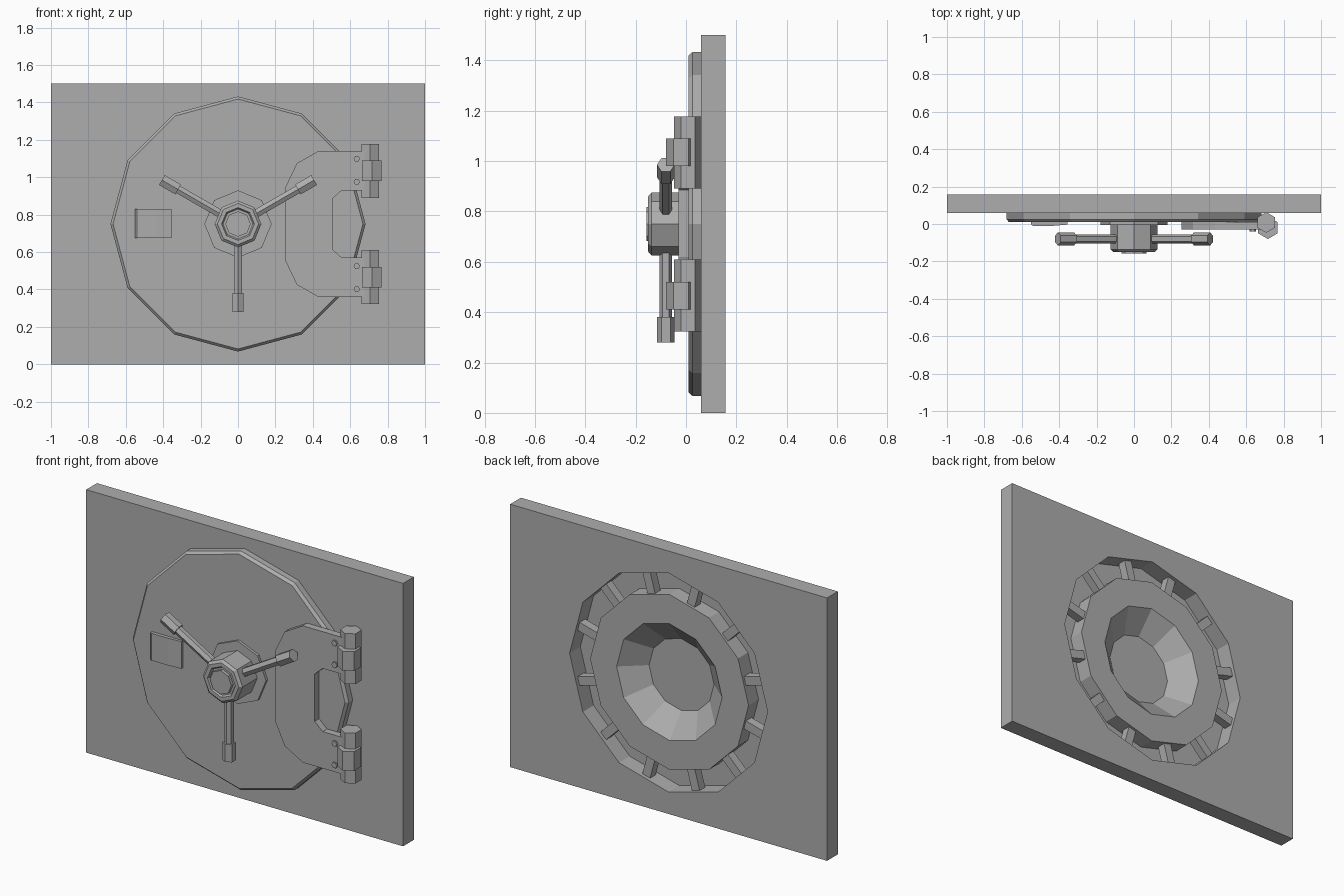
import bpy, bmesh, math
from mathutils import Vector, Matrix

cube = bpy.data.objects.get("Cube")
if cube:
    bpy.data.objects.remove(cube, do_unlink=True)

MID = 0.75          # height of the door centre
STEEL = (0.42, 0.42, 0.42, 1)

steel = bpy.data.materials.new("grey_steel")
steel.use_nodes = True
steel.diffuse_color = STEEL
steel.node_tree.nodes["Principled BSDF"].inputs["Base Color"].default_value = STEEL


def finish(name, bm):
    bmesh.ops.recalc_face_normals(bm, faces=bm.faces)
    mesh = bpy.data.meshes.new(name)
    bm.to_mesh(mesh)
    bm.free()
    mesh.materials.append(steel)
    obj = bpy.data.objects.new(name, mesh)
    bpy.context.collection.objects.link(obj)
    return obj


def loft(name, rings):
    """Skin a row of matching rings and cap both ends."""
    bm = bmesh.new()
    rows = [[bm.verts.new(p) for p in ring] for ring in rings]
    n = len(rows[0])
    for a, b in zip(rows, rows[1:]):
        for i in range(n):
            j = (i + 1) % n
            bm.faces.new((a[i], a[j], b[j], b[i]))
    bm.faces.new(rows[0])
    bm.faces.new(rows[-1])
    return finish(name, bm)


def prism(name, outline, y0, y1):
    """Extrude an x-z outline along y."""
    return loft(name, [[(x, y, z) for x, z in outline] for y in (y0, y1)])


def lathe(name, profile, sides, x=0, z=MID):
    """Turn (radius, y) points about an axis pointing forward."""
    turns = [math.tau * i / sides for i in range(sides)]
    return loft(name, [[(x + r * math.cos(t), y, z + r * math.sin(t)) for t in turns]
                       for r, y in profile])


def rod(name, start, end, radius):
    """Hexagonal bar with one corner facing forward."""
    start, end = Vector(start), Vector(end)
    fwd = Vector((0, -1, 0))
    side = (end - start).normalized().cross(fwd)
    turns = [math.tau * i / 6 for i in range(6)]
    return loft(name, [[p + radius * (math.cos(t) * fwd + math.sin(t) * side) for t in turns]
                       for p in (start, end)])


def polar(r, angle, y):
    return Vector((r * math.cos(angle), y, MID + r * math.sin(angle)))


# Wall with a twelve-sided opening
wall = prism("wall", [(-1, 0), (1, 0), (1, 1.5), (-1, 1.5)], 0.06, 0.157)
cutter = lathe("opening_cutter", [(0.625, -0.1), (0.625, 0.3)], 12)
cutter.hide_render = True
cutter.hide_viewport = True
cut = wall.modifiers.new("opening", "BOOLEAN")
cut.object = cutter
cut.operation = "DIFFERENCE"
cut.solver = "EXACT"
bpy.context.view_layer.update()
baked = bpy.data.meshes.new_from_object(wall.evaluated_get(bpy.context.evaluated_depsgraph_get()))
wall.modifiers.clear()
wall.data = baked
bpy.data.objects.remove(cutter, do_unlink=True)

# Door: chamfered flange, rear plug and dished back
lathe("door", [(0.668, 0.01), (0.682, 0.025), (0.682, 0.06), (0.5, 0.06),
               (0.5, 0.15), (0.333, 0.15), (0.205, 0.04)], 12)

# Locking bolts between plug and opening
for k in range(12):
    a = math.radians(15 + 30 * k)
    across = Vector((-math.sin(a), 0, math.cos(a))) * 0.025
    deep = Vector((0, 0.025, 0))
    loft(f"locking_bolt_{k + 1}",
         [[p + across + deep, p - across + deep, p - across - deep, p + across - deep]
          for p in (polar(0.47, a, 0.11), polar(0.61, a, 0.11))])

# Wheel: base flange, hub with recessed cap, three handled spokes
lathe("hub_flange", [(0.18, 0.012), (0.18, -0.005)], 8)
lathe("hub", [(0.125, 0.0), (0.125, -0.137), (0.11, -0.15), (0.088, -0.15),
              (0.08, -0.138)], 8)
lathe("hub_cap", [(0.068, -0.13), (0.068, -0.157)], 8)
for k in range(3):
    a = math.radians(30 + 120 * k)
    rod(f"spoke_{k + 1}", polar(0.09, a, -0.08), polar(0.38, a, -0.08), 0.025)
    rod(f"handle_{k + 1}", polar(0.37, a, -0.08), polar(0.47, a, -0.08), 0.035)

# Lock cover with a sloped half
cover = [(-0.55, 0.015), (-0.55, -0.002), (-0.54, -0.01), (-0.435, -0.01),
         (-0.355, -0.003), (-0.355, 0.015)]
loft("lock_cover", [[(x, y, z) for x, y in cover] for z in (0.675, 0.83)])

# C-shaped hinge bracket, mirrored about the door centre
outer = [(0.68, 0.39), (0.43, 0.39), (0.315, 0.325), (0.255, 0.2)]
inner = [(0.505, 0.135), (0.555, 0.18), (0.68, 0.18)]
upper = [(x, MID + h) for x, h in outer]
lower = [(x, MID - h) for x, h in reversed(outer)]
gap = [(x, MID - h) for x, h in reversed(inner)] + [(x, MID + h) for x, h in inner]
prism("hinge_bracket", upper + lower + gap, -0.03, 0.012)

# Hinges and bracket screws, top and bottom
for place, s in (("top", 1), ("bottom", -1)):
    rod(f"{place}_hinge_barrel", (0.707, 0.008, MID + s * 0.14),
        (0.707, 0.008, MID + s * 0.427), 0.055)
    rod(f"{place}_hinge_knuckle", (0.716, -0.02, MID + s * 0.23),
        (0.716, -0.02, MID + s * 0.34), 0.06)
    for k, h in enumerate((0.225, 0.348)):
        lathe(f"{place}_screw_{k + 1}", [(0.017, -0.02), (0.017, -0.04)], 6,
              0.635, MID + s * h)
